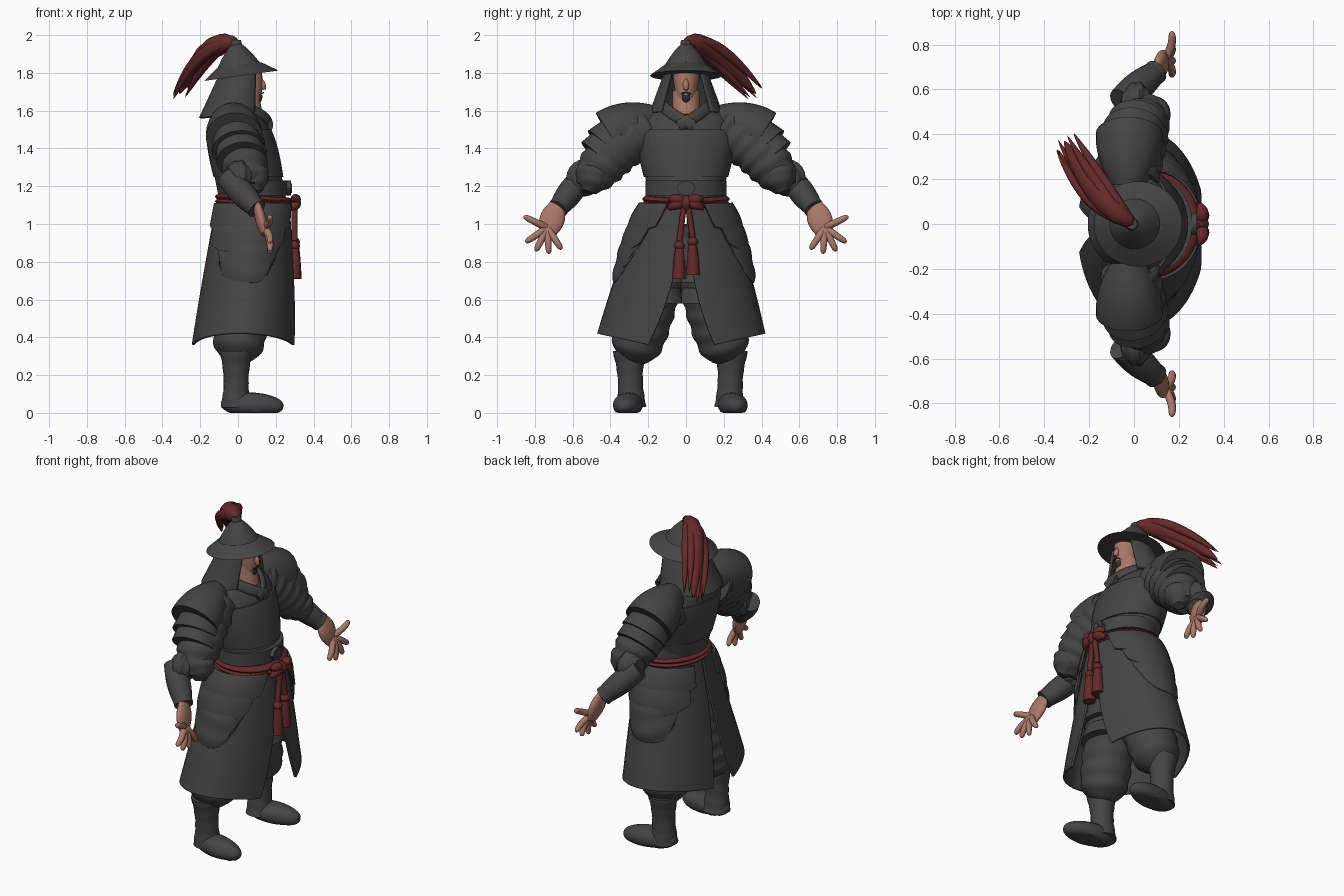
import bpy, bmesh, random
from math import sin, cos, pi, sqrt, radians
from mathutils import Vector

if "Cube" in bpy.data.objects:
    bpy.data.objects.remove(bpy.data.objects["Cube"])
random.seed(4)


def material(name, red, green, blue):
    m = bpy.data.materials.new(name)
    m.use_nodes = True
    m.diffuse_color = (red, green, blue, 1)
    m.node_tree.nodes["Principled BSDF"].inputs["Base Color"].default_value = m.diffuse_color
    return m


GREY = material("dark grey cloth", .058, .058, .058)
RED = material("dark red", .13, .022, .022)
SKIN = material("skin", .4, .19, .135)
HAIR = material("dark hair", .03, .03, .03)
UP = Vector((0, 0, 1))
FORWARD = Vector((1, 0, 0))


def grid(name, rows, mat, closed=True, thick=0):
    """Skin rows of points; capped when closed, thickened when open."""
    bm = bmesh.new()
    verts = [[bm.verts.new(p) for p in row] for row in rows]
    count = len(rows[0])
    for low, high in zip(verts, verts[1:]):
        for j in range(count if closed else count - 1):
            k = (j + 1) % count
            bm.faces.new((low[j], low[k], high[k], high[j]))
    if closed:
        bm.faces.new(verts[0])
        bm.faces.new(verts[-1])
    bmesh.ops.recalc_face_normals(bm, faces=bm.faces)
    mesh = bpy.data.meshes.new(name)
    bm.to_mesh(mesh)
    bm.free()
    mesh.materials.append(mat)
    ob = bpy.data.objects.new(name, mesh)
    bpy.context.collection.objects.link(ob)
    if thick:
        shell = ob.modifiers.new("thickness", "SOLIDIFY")
        shell.thickness, shell.offset = thick, 0
    bpy.ops.object.select_all(action="DESELECT")
    ob.select_set(True)
    bpy.context.view_layer.objects.active = ob
    bpy.ops.object.shade_smooth_by_angle(angle=radians(45))


def steps(count):
    """Values from 0 to 1, closer together near both ends."""
    return [(1 - cos(pi * i / count)) / 2 for i in range(count + 1)]


def swell(start, end, middle=0):
    return lambda t: start + (end - start) * t + middle * sin(pi * t)


def loft(name, mat, bottom, top, shape, tilt=0, gap=0, count=16, seg=48):
    """Stack of ellipses; shape(t) gives centre x and both radii, gap opens the front."""
    angles = [gap + (2 * pi - 2 * gap) * j / (seg - 1 if gap else seg) for j in range(seg)]
    rows = []
    for t in steps(count):
        cx, rx, ry = shape(t)
        z = bottom + (top - bottom) * t
        rows.append([(cx + rx * cos(a), ry * sin(a), z + tilt * rx * cos(a)) for a in angles])
    grid(name, rows, mat, not gap, .014 if gap else 0)


def tube(name, mat, start, end, radius, bend=(0, 0, 0), side=1, shift=0, flat=1, ripple=0, waves=6,
         ref=FORWARD, count=20, seg=20):
    """Bent tube with radius(t); flat squeezes it along ref, ripple adds cloth folds."""
    start, end, bend = Vector(start), Vector(end), Vector(bend)
    rows = []
    for t in steps(count):
        centre = start.lerp(end, t) + bend * 4 * t * (1 - t)
        along = (end - start + bend * 4 * (1 - 2 * t)).normalized()
        u = (ref - along * ref.dot(along)).normalized()
        v = along.cross(u)
        row = []
        for j in range(seg):
            a = 2 * pi * j / seg
            r = max(radius(t), .001) * (1 + ripple * sin(2 * pi * waves * t + sin(a)))
            p = centre + u * (r * flat * cos(a)) + v * (r * sin(a))
            row.append((p.x, side * p.y + shift, max(p.z, 0)))
        rows.append(row)
    grid(name, rows, mat)


def panel(name, side, top, bottom, front, back, out=0, belly=0, dip=0, corners=0, folds=0):
    """Sheet hung on the skirt cone; top and bottom run from 0 at the waist to 1 at the hem."""
    rows = []
    for t in steps(16):
        h = top + (bottom - top) * t
        row = []
        for w in steps(24):
            a = front(t) + (back(t) - front(t)) * w
            edge = (2 * w - 1) ** 2
            o = out + sin(pi * w) * (belly * sin(pi * t * .8) + folds * sin(15 * t + 3 * w))
            row.append((.08 - .045 * h + (.185 + .095 * h + o) * cos(a),
                        side * (.2 + .24 * h ** .8 + o) * sin(a) - .025 * h,
                        1.13 - .71 * h - t * (corners * edge + dip * (1 - edge ** 2))))
        rows.append(row)
    grid(name, rows, GREY, False, .014)


def torso_shape(t, grow=1):
    close = grow * sqrt(1 - .8 * t ** 6)
    return .08 - .1 * t, .178 * close, (.19 + .1 * t) * close


def bowl_shape(t):
    r = .12 * (1 - t) ** .7 + .01
    return .01 - .02 * t, r, r


# Torso, breastplate and belt
loft("torso", GREY, 1.12, 1.62, torso_shape)
loft("breastplate", GREY, 1.25, 1.5, lambda t: torso_shape(.25 + t / 2, 1.04 + .02 * sin(pi * t)))
loft("wide_belt", GREY, 1.15, 1.23, lambda t: (.08, .18, .215), count=1)
tube("buckle", GREY, (.25, 0, 1.19), (.28, 0, 1.19), lambda t: .05, flat=.8, ref=UP, count=1, seg=8)
tube("buckle_boss", GREY, (.27, 0, 1.19), (.285, 0, 1.19), lambda t: .025, ref=UP, count=1, seg=8)

# Head
loft("head", SKIN, 1.635, 1.83, lambda t: (.07 - .03 * t, .087 * t ** .25, .074 * t ** .25))
tube("neck", SKIN, (.06, 0, 1.57), (.035, 0, 1.7), lambda t: .072)
tube("nose", SKIN, (.122, 0, 1.77), (.138, 0, 1.71), swell(.005, .01, .008), seg=12)
tube("goatee", HAIR, (.118, 0, 1.685), (.11, 0, 1.635), swell(.02, .004, .008), flat=.6, seg=12)

# Helmet, neck guard and plume
loft("helmet_brim", GREY, 1.785, 1.84, lambda t: (.018 - .013 * t, .197 - .08 * t, .19 - .075 * t), tilt=.14)
loft("helmet_bowl", GREY, 1.81, 1.96, bowl_shape, tilt=.1)
tube("helmet_knob", GREY, (-.01, 0, 1.93), (-.01, 0, 1.975), swell(.024, .024, .006), seg=12)
loft("neck_guard", GREY, 1.58, 1.81, lambda t: (.05 * t - .035, .165 - .06 * t, .19 - .085 * t), tilt=.12, gap=.75)
root, tip, arch = Vector((0, 0, 1.955)), Vector((-.31, .37, 1.69)), Vector((0, -.05, .09))
tube("plume", RED, root, tip, lambda t: .056 * sin(pi * t ** .8) ** .6, arch, ripple=.05)
for strand in range(8):
    stray = Vector([random.uniform(-1, 1) for axis in range(3)])
    tube("plume_strand", RED, root, tip + stray * .05, lambda t: .026 * sin(pi * t) ** .7, arch + stray * .02, seg=10)

# Sash and knot
for level in (1.09, 1.115):
    loft("sash", RED, level, level + .035, lambda t: (.085, .187 + .02 * sin(pi * t), .212 + .02 * sin(pi * t)),
         tilt=-.06, count=6)
tube("sash_knot", RED, (.3, 0, 1.15), (.3, 0, 1.07), swell(.01, .01, .024))

# Upper-arm joints for the left side, mirrored below
SHOULDER, ELBOW = Vector((-.02, .2, 1.5)), Vector((.06, .53, 1.19))
CUFF, WRIST = Vector((-.06, .55, 1.25)), Vector((.1, .68, 1.08))
PALM = Vector((.14, .735, .98))

for s, word in ((1, "left_"), (-1, "right_")):
    # Face and collar details
    tube(word + "moustache", HAIR, (.134, 0, 1.696), (.115, .03, 1.685), swell(.003, 0, .002), (.006, 0, .003), s, seg=8)
    tube(word + "eyebrow", HAIR, (.12, .012, 1.765), (.098, .05, 1.767), swell(.002, 0, .002), (.006, 0, .003), s, seg=8)
    tube(word + "collar", GREY, (.02, .13, 1.63), (.17, -.04, 1.52), swell(.03, .03), (.04, .015, 0), s, flat=.5)

    # Bow, cords and tassels
    for height in (1.13, 1.08):
        tube(word + "bow_loop", RED, (.29, 0, 1.11), (.29, .09, height), swell(.01, .01, .018), (.015, 0, .01), s)
    hang = .92 + .01 * s
    tube(word + "sash_cord", RED, (.3, .01, 1.1), (.3, .035, hang), lambda t: .016, side=s, seg=10)
    tube(word + "tassel_head", RED, (.3, .035, hang), (.3, .035, hang - .05), swell(.012, .012, .016), side=s)
    tube(word + "tassel", RED, (.3, .035, hang - .03), (.3, .037, hang - .2), lambda t: .014 + .022 * t ** .4, side=s)

    # Split skirt and layered hip armour
    panel(word + "skirt", s, 0, 1, lambda t: .05 + .36 * t * t, lambda t: pi - .03 - .2 * t * t, corners=.06)
    panel(word + "hip_plate_low", s, .18, .48, lambda t: .75 + .35 * t * t, lambda t: 2.5 - .25 * t,
          out=.016, belly=.034, dip=.1, folds=.005)
    panel(word + "hip_plate_middle", s, .12, .32, lambda t: .6 + .2 * t, lambda t: 2.6, out=.026, belly=.022, dip=.05)
    panel(word + "hip_plate_top", s, .03, .2, lambda t: .4 + .15 * t, lambda t: 2.75, out=.028, belly=.016, dip=.03)

    # Baggy trousers, thigh lames and boots
    tube(word + "trouser", GREY, (.06, .08, 1), (-.01, .265, .28), lambda t: .06 + .083 * (1 - t ** 18),
         (.01, -.025, 0), s, -.03, ripple=.035, waves=8, count=48, seg=32)
    for k in range(3):
        y, z = .09 + .02 * k, .8 - .11 * k
        tube(word + "thigh_lame", GREY, (.07, y, z + .08), (.07, y, z), swell(.125, .15), side=s, shift=-.025, count=4, seg=32)
    tube(word + "boot_shaft", GREY, (-.01, .27, .33), (-.01, .26, .03), swell(.088, .08, -.018),
         side=s, shift=-.03, ripple=.02, waves=4)
    tube(word + "boot_foot", GREY, (-.09, .255, .05), (.24, .3, .035), lambda t: .077 * sin(pi * t) ** .4,
         side=s, shift=-.03, flat=.85, ref=UP)

    # Sleeve with hanging fold, elbow cuff and bracer
    tube(word + "sleeve", GREY, SHOULDER, ELBOW, lambda t: .06 + .068 * (1 - t ** 6), (0, .02, .03), s,
         ripple=.05, count=40, seg=32)
    tube(word + "sleeve_fold", GREY, (.06, .46, 1.34), (.1, .52, 1.17), swell(.03, .03, .055), side=s, ripple=.05, waves=3)
    tube(word + "elbow_cuff", GREY, ELBOW + UP * .05, CUFF, swell(.06, .05, .04), side=s, ripple=.05, waves=3, ref=UP)
    tube(word + "bracer", GREY, CUFF, WRIST, swell(.058, .05, .014), side=s, ref=UP)
    tube(word + "bracer_rim", GREY, WRIST.lerp(CUFF, .12), WRIST, lambda t: .055, side=s, ref=UP, count=2)

    # Layered shoulder guard
    tube(word + "shoulder_dome", GREY, (-.03, .12, 1.57), (-.02, .4, 1.46), lambda t: .15 * sin(.3 + 1.3 * t),
         (0, 0, .015), s, seg=32)
    for k in range(1, 3):
        base = Vector((-.025, .32, 1.51)) + Vector((.016, .04, -.055)) * k
        tube(word + "shoulder_lame", GREY, base, base + Vector((.01, .06, -.06)), swell(.125, .148 - .008 * k), side=s,
             count=6, seg=32)

    # Open hand; the thumb takes the sixth place of the finger fan
    tube(word + "palm", SKIN, WRIST + UP * .03, PALM - UP * .035, swell(.036, .04, .028), side=s, flat=.45)
    for place in (0, 1, 2, 3, 5):
        a = radians(30 * place - 124)
        fan = Vector((.2, cos(a), sin(a)))
        tube(word + "finger", SKIN, PALM + fan * .01, PALM + fan * .138, lambda t: .02 * sqrt(1.01 - .4 * t - .6 * t ** 12),
             (.012, 0, 0), s, seg=12)
